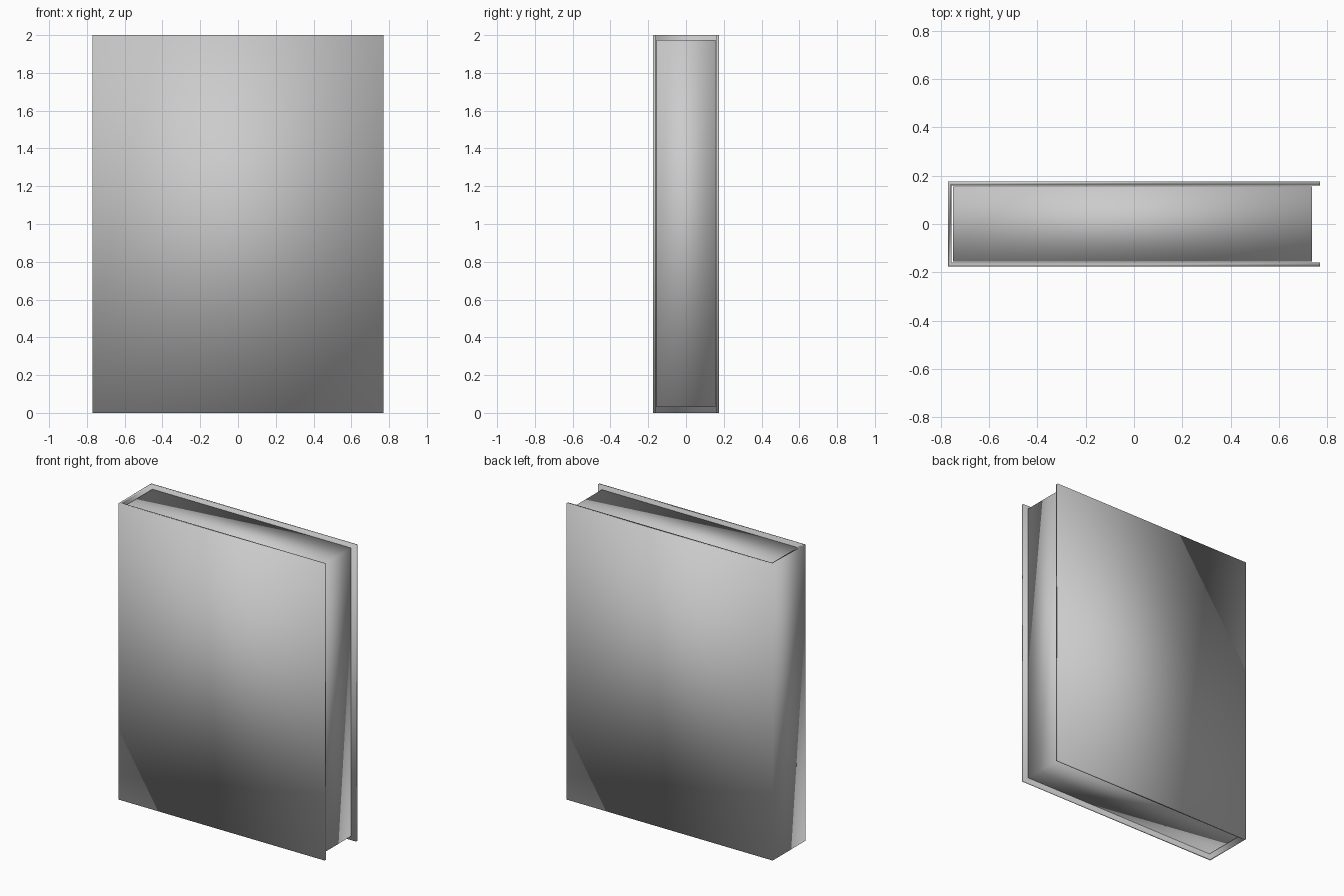
import bpy
import bmesh

if "Cube" in bpy.data.objects:
    bpy.data.objects.remove(bpy.data.objects["Cube"], do_unlink=True)

grey = bpy.data.materials.new("plain_grey")
grey.use_nodes = True
GREY = (0.6, 0.6, 0.6, 1)
grey.diffuse_color = GREY
grey.node_tree.nodes["Principled BSDF"].inputs["Base Color"].default_value = GREY


def prism(name, outline, bottom, top):
    """Extrude an outline in x and y upwards, with soft shading all round."""
    mesh = bpy.data.meshes.new(name)
    bm = bmesh.new()
    base = bm.faces.new([bm.verts.new((x, y, bottom)) for x, y in outline])
    grown = bmesh.ops.extrude_face_region(bm, geom=[base])["geom"]
    raised = [v for v in grown if isinstance(v, bmesh.types.BMVert)]
    bmesh.ops.translate(bm, verts=raised, vec=(0, 0, top - bottom))
    bmesh.ops.recalc_face_normals(bm, faces=bm.faces)
    for face in bm.faces:
        face.smooth = True
    bm.to_mesh(mesh)
    bm.free()
    mesh.materials.append(grey)
    obj = bpy.data.objects.new(name, mesh)
    bpy.context.collection.objects.link(obj)
    return obj


# Cover: two boards joined by the spine, open on the fore edge
half_width, half_depth, board = 0.77, 0.175, 0.015
inner_x, inner_y = -half_width + board, half_depth - board
lower_half = [(inner_x, -inner_y), (half_width, -inner_y),
              (half_width, -half_depth), (-half_width, -half_depth)]
upper_half = [(x, -y) for x, y in reversed(lower_half)]
prism("cover", lower_half + upper_half, 0, 2)

# Page block, set back from the edges of the boards
page_y = 0.155
prism("page_block", [(-0.748, -page_y), (0.737, -page_y),
                     (0.737, page_y), (-0.748, page_y)], 0.03, 1.975)
